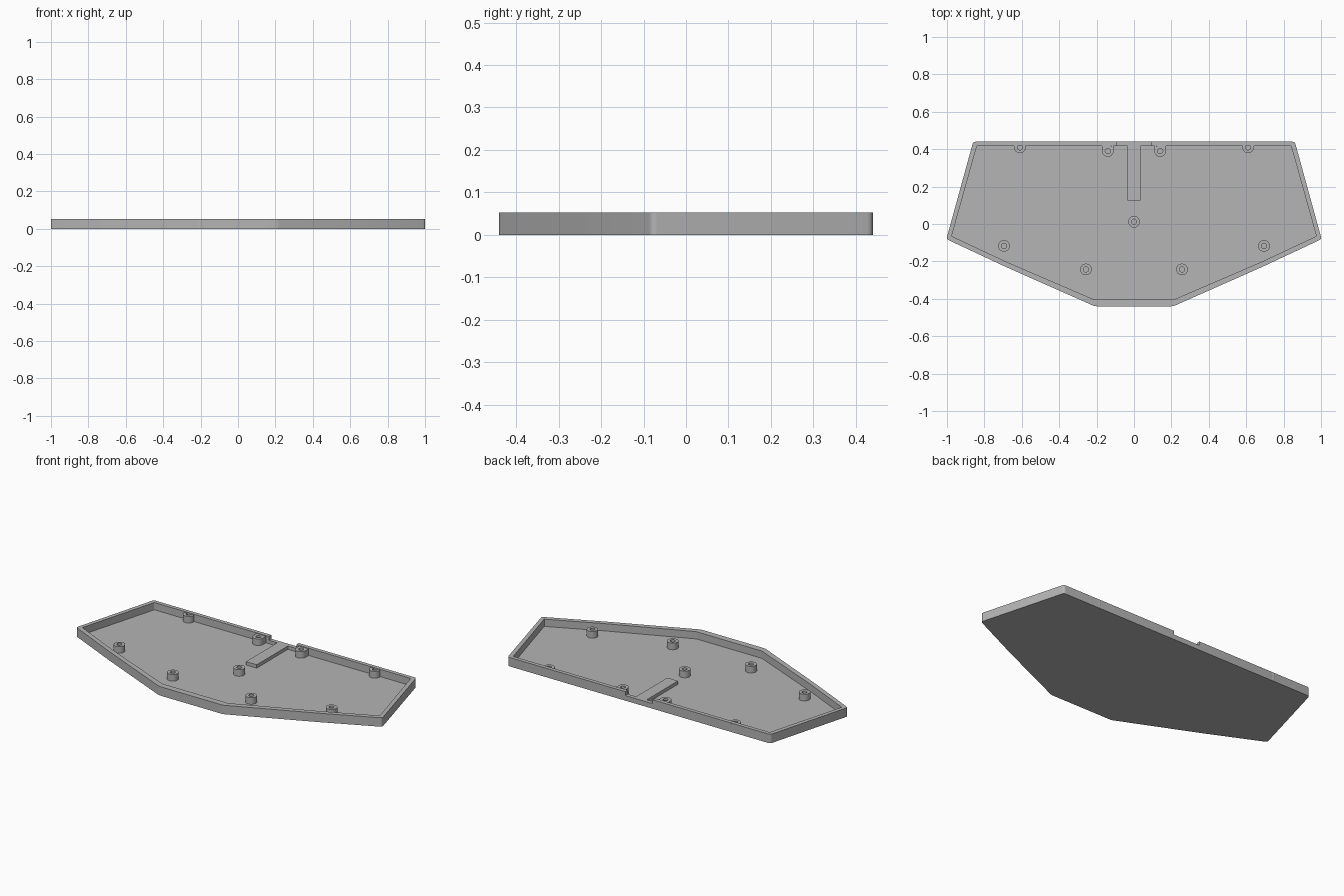
import bpy, bmesh, math
from mathutils import Vector

if "Cube" in bpy.data.objects:
    bpy.data.objects.remove(bpy.data.objects["Cube"])

grey = bpy.data.materials.new("plain grey")
grey.use_nodes = True
grey.diffuse_color = (0.46, 0.46, 0.46, 1)
grey.node_tree.nodes["Principled BSDF"].inputs["Base Color"].default_value = grey.diffuse_color

RIM, FLOOR, BOSS, SILL = 0.053, 0.01, 0.049, 0.03


def finish(name, bm):
    bmesh.ops.recalc_face_normals(bm, faces=bm.faces[:])
    mesh = bpy.data.meshes.new(name)
    bm.to_mesh(mesh)
    bm.free()
    mesh.materials.append(grey)
    obj = bpy.data.objects.new(name, mesh)
    bpy.context.collection.objects.link(obj)
    return obj


def activate(obj):
    bpy.ops.object.select_all(action='DESELECT')
    obj.select_set(True)
    bpy.context.view_layer.objects.active = obj


def prism(name, points, z0, z1):
    bm = bmesh.new()
    face = bm.faces.new([bm.verts.new((x, y, z0)) for x, y in points])
    top = bmesh.ops.extrude_face_region(bm, geom=[face], use_keep_orig=True)
    moved = [v for v in top["geom"] if isinstance(v, bmesh.types.BMVert)]
    bmesh.ops.translate(bm, verts=moved, vec=(0, 0, z1 - z0))
    return finish(name, bm)


def box(name, x0, x1, y0, y1, z0, z1):
    return prism(name, [(x0, y0), (x1, y0), (x1, y1), (x0, y1)], z0, z1)


def outline(half, radius, steps=5):
    """Mirror the left half of an outline and round its corners."""
    pts = [Vector(p) for p in half + [(-x, y) for x, y in reversed(half)]]
    out = []
    for i, p in enumerate(pts):
        a = p + (pts[i - 1] - p).normalized() * radius
        b = p + (pts[(i + 1) % len(pts)] - p).normalized() * radius
        for k in range(steps + 1):
            t = k / steps
            out.append(a * (1 - t) ** 2 + p * 2 * t * (1 - t) + b * t * t)
    return out


def cut(target, cutter):
    cutter.hide_render = True
    mod = target.modifiers.new("cut", 'BOOLEAN')
    mod.operation, mod.solver, mod.object = 'DIFFERENCE', 'EXACT', cutter
    activate(target)
    bpy.ops.object.modifier_apply(modifier=mod.name)
    bpy.data.objects.remove(cutter)


def tube(name, x, y, z0, z1, r_out, r_in, sides=32):
    bm = bmesh.new()
    rings = []
    for r, z in ((r_out, z0), (r_out, z1), (r_in, z1), (r_in, z0)):
        rings.append([bm.verts.new((x + r * math.cos(a), y + r * math.sin(a), z))
                      for a in (math.tau * i / sides for i in range(sides))])
    for k in range(4):
        lo, hi = rings[k], rings[(k + 1) % 4]
        for i in range(sides):
            j = (i + 1) % sides
            bm.faces.new((lo[i], lo[j], hi[j], hi[i]))
    return finish(name, bm)


# Tray: solid outline with a pocket and a rear notch cut away
outer = [(0.86, 0.44), (1.003, -0.081), (0.68, -0.232), (0.21, -0.44)]
inner = [(0.84, 0.417), (0.975, -0.065), (0.68, -0.203), (0.215, -0.403)]
tray = prism("tray", outline(outer, 0.014), 0, RIM)
cut(tray, prism("pocket_cutter", outline(inner, 0.004), FLOOR, RIM + 0.1))
cut(tray, box("notch_cutter", -0.09, 0.09, 0.40, 0.5, SILL, RIM + 0.1))

# Raised tongue leading to the notch
parts = [tray, box("tongue", -0.035, 0.035, 0.125, 0.42, FLOOR - 0.002, SILL)]

# Screw bosses, with short webs where they meet the rear wall
bosses = [(0, 0.012)]
for side in (-1, 1):
    bosses += [(side * x, y) for x, y in
               ((0.61, 0.41), (0.14, 0.39), (0.695, -0.117), (0.257, -0.243))]
for x, y in bosses:
    parts.append(tube("screw_boss", x, y, FLOOR - 0.002, BOSS, 0.031, 0.014))
    if 0.3 < y < 0.4:
        for s in (-1, 1):
            edge = x + s * 0.031
            parts.append(box("boss_web", min(edge, edge - s * 0.012), max(edge, edge - s * 0.012),
                             y, 0.418, FLOOR - 0.002, BOSS))

for part in parts:
    activate(part)
    bpy.ops.object.shade_smooth_by_angle(angle=math.radians(30))
